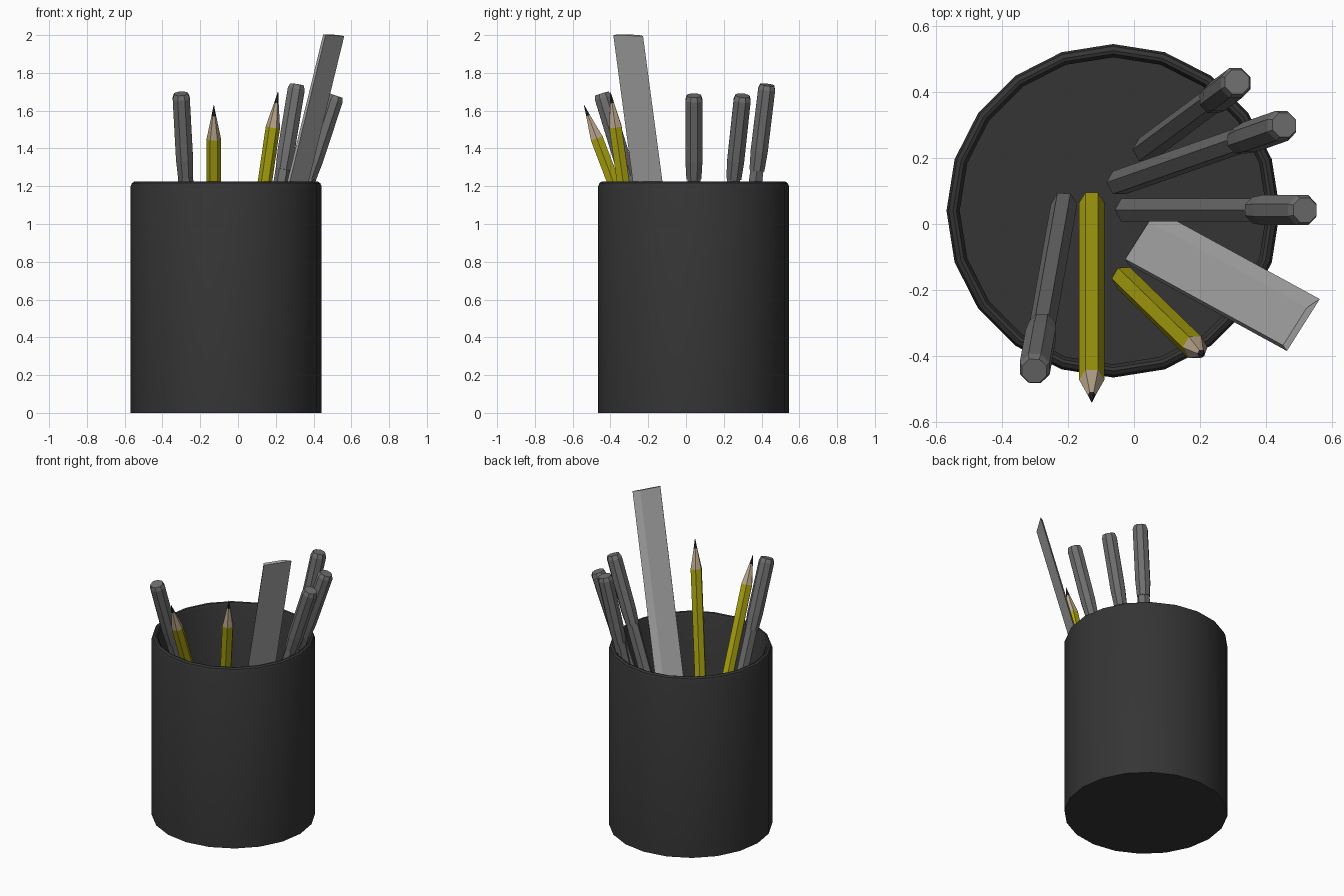
import bpy, math
from mathutils import Vector, Matrix

if "Cube" in bpy.data.objects:
    bpy.data.objects.remove(bpy.data.objects["Cube"])


def material(name, rgb):
    m = bpy.data.materials.new(name)
    m.diffuse_color = (*rgb, 1)
    m.use_nodes = True
    m.node_tree.nodes["Principled BSDF"].inputs["Base Color"].default_value = m.diffuse_color
    return m


dark = material("dark_plastic", (0.035, 0.035, 0.035))
grey = material("pen_grey", (0.16, 0.16, 0.16))
yellow = material("yellow_paint", (0.42, 0.38, 0.005))
wood = material("bare_wood", (0.5, 0.39, 0.27))
lead = material("pencil_lead", (0.02, 0.02, 0.02))
light = material("ruler_grey", (0.42, 0.42, 0.42))


def make(name, verts, faces, mats, indices=None):
    me = bpy.data.meshes.new(name)
    me.from_pydata(verts, [], faces)
    for m in mats:
        me.materials.append(m)
    if indices:
        me.polygons.foreach_set("material_index", indices)
    ob = bpy.data.objects.new(name, me)
    bpy.context.collection.objects.link(ob)
    return ob


def lathe(name, profile, sides, mats, bands=None, turn=0.0):
    """Closed turned solid from (radius, height) rings, with end caps."""
    verts, faces, idx = [], [], []
    for r, z in profile:
        for i in range(sides):
            a = turn + 2 * math.pi * i / sides
            verts.append((r * math.cos(a), r * math.sin(a), z))
    for k in range(len(profile) - 1):
        for i in range(sides):
            j = (i + 1) % sides
            faces.append((k * sides + i, k * sides + j, (k + 1) * sides + j, (k + 1) * sides + i))
            idx.append(bands[k] if bands else 0)
    last = (len(profile) - 1) * sides
    faces.append(tuple(reversed(range(sides))))
    faces.append(tuple(range(last, last + sides)))
    idx += [idx[0], idx[-1]]
    return make(name, verts, faces, mats, idx)


def lean(ob, base, top):
    """Stand the object on base, tilted so its axis points at top."""
    d = Vector(top) - Vector(base)
    q = Vector((0, 0, 1)).rotation_difference(d)
    ob.matrix_world = Matrix.Translation(base) @ q.to_matrix().to_4x4()


# Cup: hollow with a rounded rim
cup = lathe("cup", [(0.505, 0), (0.505, 1.2), (0.498, 1.217), (0.485, 1.225),
                    (0.475, 1.222), (0.465, 1.205), (0.465, 0.03)], 20, [dark])
cup.location = (-0.063, 0.04, 0)
bpy.context.view_layer.objects.active = cup
cup.select_set(True)
bpy.ops.object.shade_smooth_by_angle(angle=math.radians(35))

# Pencils: hexagonal shaft, bare cone, lead tip
for i, (base, top) in enumerate([
        ((-0.128, 0.065, 0.045), (-0.128, -0.54, 1.63)),
        ((-0.03, -0.165, 0.04), (0.212, -0.4, 1.70))]):
    n = (Vector(top) - Vector(base)).length
    p = lathe(f"pencil_{i + 1}", [(0.038, 0), (0.038, n - 0.19), (0.012, n - 0.06), (0.001, n)],
              6, [yellow, wood, lead], [0, 1, 2])
    lean(p, base, top)

# Pens: hexagonal barrel with a wider eight-sided cap
for i, (base, top) in enumerate([
        ((-0.212, 0.06, 0.045), (-0.302, -0.445, 1.69)),
        ((-0.02, 0.042, 0.045), (0.518, 0.042, 1.68)),
        ((-0.045, 0.125, 0.045), (0.455, 0.3, 1.68)),
        ((0.035, 0.225, 0.04), (0.312, 0.43, 1.737))]):
    n = (Vector(top) - Vector(base)).length
    barrel = lathe(f"pen_barrel_{i + 1}", [(0.04, 0), (0.04, n - 0.4)], 6, [grey])
    cap = lathe(f"pen_cap_{i + 1}", [(0.043, n - 0.46), (0.049, n - 0.36), (0.049, n - 0.025), (0.04, n)],
                8, [grey], turn=math.pi / 8)
    lean(barrel, base, top)
    lean(cap, base, top)

# Ruler: thin slanted bar with bevelled long edges
base, top = Vector((0.035, -0.045, 0.04)), Vector((0.513, -0.306, 1.997))
axis = top - base
side = Vector((0.54, 0.845, 0)).normalized()
side = (side - axis * side.dot(axis) / axis.length_squared).normalized()
up = axis.cross(side).normalized()
if up.z < 0:
    up = -up
section = [(-0.093, 0), (0.093, 0), (0.05, 0.02), (-0.085, 0.02)]
verts = [c + side * s + up * t for c in (base, top) for s, t in section]
faces = [(0, 1, 2, 3), (7, 6, 5, 4)] + [(k, k + 4, (k + 1) % 4 + 4, (k + 1) % 4) for k in range(4)]
ruler = make("ruler", verts, faces, [light])

# Consistent outward normals
import bmesh
for ob in bpy.context.collection.objects:
    bm = bmesh.new()
    bm.from_mesh(ob.data)
    bmesh.ops.recalc_face_normals(bm, faces=bm.faces)
    bm.to_mesh(ob.data)
    bm.free()
